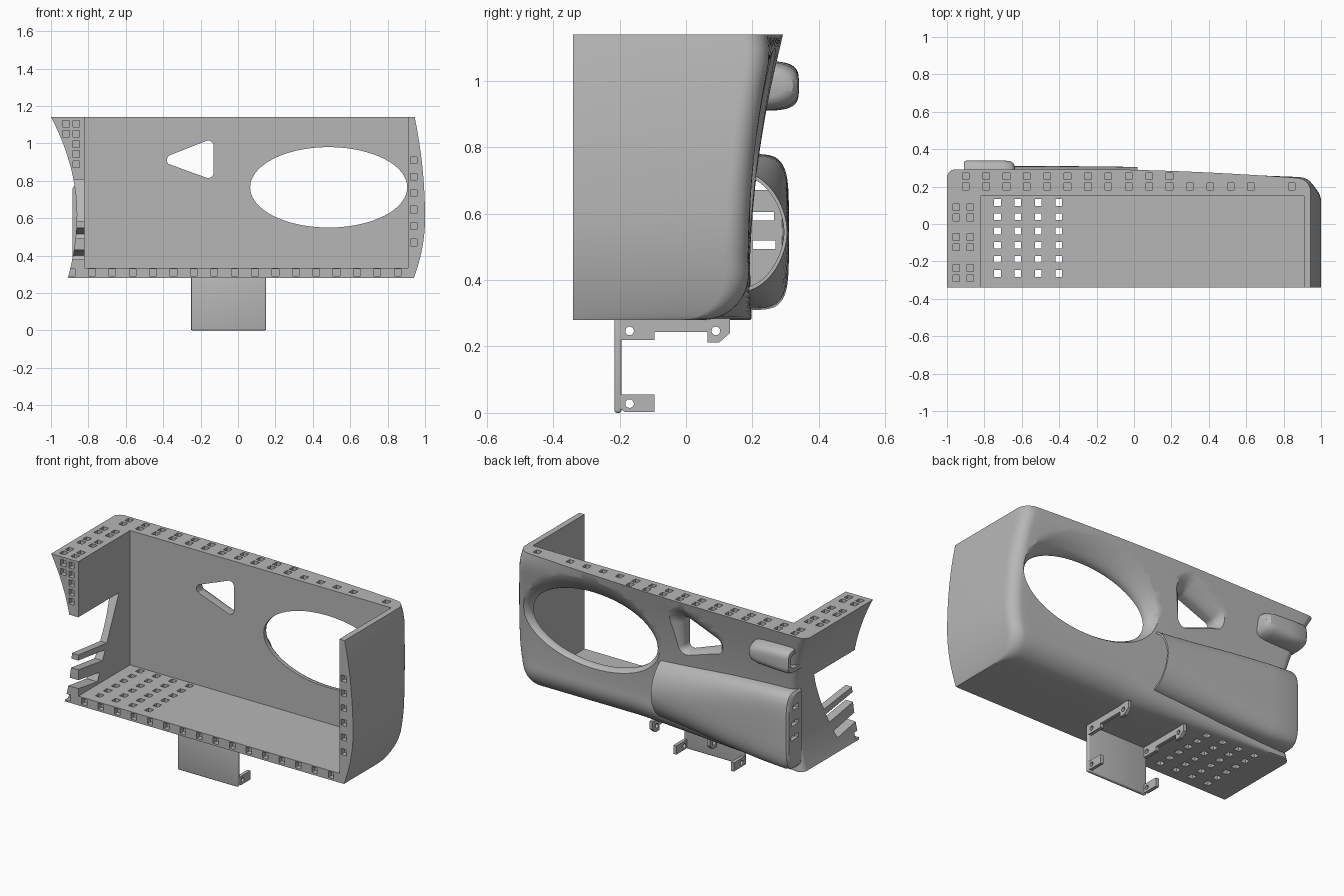
import bpy, bmesh
from math import sin, cos, pi, sqrt, radians

if "Cube" in bpy.data.objects:
    bpy.data.objects.remove(bpy.data.objects["Cube"])

grey = bpy.data.materials.new("plain_grey")
grey.use_nodes = True
grey.diffuse_color = (0.47, 0.47, 0.47, 1)
grey.node_tree.nodes["Principled BSDF"].inputs["Base Color"].default_value = grey.diffuse_color


def finish(bm, name):
    bmesh.ops.recalc_face_normals(bm, faces=bm.faces)
    me = bpy.data.meshes.new(name)
    bm.to_mesh(me)
    bm.free()
    me.materials.append(grey)
    ob = bpy.data.objects.new(name, me)
    bpy.context.collection.objects.link(ob)
    return ob


def add_loft(bm, rings):
    """Skin matching closed rings and cap both ends."""
    vs = [[bm.verts.new(p) for p in r] for r in rings]
    n = len(vs[0])
    for a, b in zip(vs, vs[1:]):
        for i in range(n):
            j = (i + 1) % n
            bm.faces.new((a[i], a[j], b[j], b[i]))
    bm.faces.new(vs[0])
    bm.faces.new(vs[-1])


def loft(name, rings):
    bm = bmesh.new()
    add_loft(bm, rings)
    return finish(bm, name)


def prism_x(name, outlines, x0, x1):
    """Extrude (y, z) outlines along x."""
    bm = bmesh.new()
    for o in outlines:
        add_loft(bm, [[(x, y, z) for y, z in o] for x in (x0, x1)])
    return finish(bm, name)


def boxes(name, items):
    """Boxes given as (centre, size) pairs."""
    bm = bmesh.new()
    for (cx, cy, cz), (sx, sy, sz) in items:
        add_loft(bm, [[(cx + a * sx / 2, cy + b * sy / 2, cz + k * sz / 2)
                       for a, b in ((-1, -1), (1, -1), (1, 1), (-1, 1))] for k in (-1, 1)])
    return finish(bm, name)


def activate(ob):
    bpy.ops.object.select_all(action='DESELECT')
    ob.select_set(True)
    bpy.context.view_layer.objects.active = ob


def cut(ob, cutter):
    activate(ob)
    m = ob.modifiers.new("cut", 'BOOLEAN')
    m.operation, m.solver, m.object = 'DIFFERENCE', 'EXACT', cutter
    bpy.ops.object.modifier_apply(modifier=m.name)
    bpy.data.objects.remove(cutter)


def smooth(ob):
    activate(ob)
    bpy.ops.object.shade_smooth_by_angle(angle=radians(32))


# Shell: curved outer form
BOTTOM, TOP, FRONT, FLOOR = 0.28, 1.14, -0.34, 0.335
clamp = lambda v: max(0.0, min(1.0, v))


def right_x(z):
    return -0.862 - (0.138 * ((z - 0.62) / 0.52) ** 2 if z > 0.62 else 0.048 * ((0.62 - z) / 0.34) ** 2)


def left_x(z):
    return 1 - (0.055 * ((z - 0.6) / 0.54) ** 2 if z > 0.6 else 0.06 * ((0.6 - z) / 0.32) ** 2)


def back_y(x, z):
    y = 0.188 + (0.08 * ((z - 0.45) / 0.69) ** 2 if z > 0.45 else 0.01 * (0.45 - z) / 0.17)
    y += 0.024 * (1 - clamp(x + 0.1)) * clamp((z - 0.3) / 0.8)
    y -= 0.03 * clamp(x) ** 2 * clamp((z - 1.04) / 0.1) ** 2
    r, t = 0.15 * clamp((x + 0.9) / 1.1), z - BOTTOM
    return y - (r - sqrt(r * r - (r - t) ** 2) if t < r else 0)


def shell_ring(z):
    xl, xr, rl, rr = right_x(z), left_x(z), 0.045, 0.07
    ring = [(xl, FRONT, z)]
    for i in range(8):
        a = i / 8 * pi / 2
        x = xl + rl * (1 - cos(a))
        ring.append((x, back_y(x, z) - rl * (1 - sin(a)), z))
    for i in range(41):
        x = xl + rl + (xr - rr - xl - rl) * i / 40
        ring.append((x, back_y(x, z), z))
    for i in range(1, 9):
        a = i / 8 * pi / 2
        x = xr - rr * (1 - sin(a))
        ring.append((x, back_y(x, z) - rr * (1 - cos(a)), z))
    return ring + [(xr, FRONT, z)]


shell = loft("shell", [shell_ring(BOTTOM + (TOP - BOTTOM) * (i / 32) ** 1.6) for i in range(33)])
cut(shell, boxes("cavity_cutter", [((0.045, -0.225, 0.9), (1.73, 0.75, 2 * (0.9 - FLOOR)))]))

# Oval and triangular openings, flared towards the back
FLARE = ((0, 0), (0.168, 0), (0.185, 0.008), (0.205, 0.026), (0.225, 0.055), (0.3, 0.17))


def oval(y, g):
    return [(0.485 + (0.42 + g) * cos(i * pi / 36), y, 0.765 + (0.215 + g) * sin(i * pi / 36))
            for i in range(72)]


def triangle(y, g):
    pts = []
    for x, z, start in ((-0.16, 0.985, 0), (-0.35, 0.91, 110), (-0.16, 0.845, 250)):
        for i in range(9):
            a = radians(start + 110 * i / 8)
            pts.append((x + (0.03 + g) * cos(a), y, z + (0.03 + g) * sin(a)))
    return pts


cut(shell, loft("oval_cutter", [oval(y, g) for y, g in FLARE]))
cut(shell, loft("triangle_cutter", [triangle(y + 0.025, g * 0.8) for y, g in FLARE]))


# Side vent: gaps that leave slanted fins
def gap(front_low, front_high, back_low, back_high):
    edge = lambda z: 0.045 - 0.45 * (0.807 - z)
    return [(-0.5, front_low), (edge(back_low), back_low), (edge(back_high), back_high), (-0.5, front_high)]


cut(shell, prism_x("vent_cutter", [gap(0.6, 0.807, 0.55, 0.807), gap(0.515, 0.57, 0.46, 0.515),
                                  gap(0.405, 0.455, 0.352, 0.4)], -1.2, -0.815))

# Square sockets on the rims and through the floor
S, STEP = 0.036, 0.109
sockets = [((-0.89 + STEP * i, FRONT, 0.31), (S, 0.06, S)) for i in range(17)]
sockets += [((0.94, FRONT, 0.47 + 0.088 * i), (S, 0.06, S)) for i in range(6)]
sockets += [((-0.865, FRONT, 1.105 - 0.054 * i), (S, 0.06, S)) for i in range(5)]
sockets += [((-0.92, FRONT, 1.105 - 0.054 * i), (S, 0.06, S)) for i in range(2)]
sockets += [((-0.9 + STEP * i, 0.255, TOP), (S, S, 0.07)) for i in range(11)]
sockets += [((-0.9 + STEP * i, 0.2, TOP), (S, S, 0.07)) for i in list(range(15)) + [16]]
sockets += [((x, y + d, TOP), (S, S, 0.07)) for x in (-0.95, -0.875)
            for y in (0.09, -0.07, -0.235) for d in (0, -0.055)]
sockets += [((-0.73 + STEP * i, 0.115 - 0.076 * j, 0.31), (S, S, 0.2)) for i in range(4) for j in range(6)]
cut(shell, boxes("socket_cutter", sockets))
smooth(shell)


# Back housings: half superellipse sections lofted along x
def section(x, y0, zc, depth, half, p):
    ring = []
    for i in range(33):
        a = -pi / 2 + pi * i / 32
        s, c = sin(a), max(0.0, cos(a))
        ring.append((x, y0 + depth * c ** p, zc + half * (1 if s > 0 else -1) * abs(s) ** p))
    return ring


def housing(name, y0, zc, stations):
    return loft(name, [section(x, y0, zc, d, h, p) for x, d, h, p in stations])


scoop = housing("air_scoop", 0.17, 0.545, [
    (0.02, 0.135, 0.18, 1.1), (-0.2, 0.138, 0.195, 0.9), (-0.45, 0.14, 0.215, 0.66),
    (-0.7, 0.14, 0.23, 0.48), (-0.85, 0.14, 0.235, 0.42), (-0.875, 0.133, 0.228, 0.42),
    (-0.885, 0.12, 0.215, 0.45)])
cut(scoop, housing("scoop_cutter", 0.17, 0.545, [
    (0.1, 0.125, 0.168, 1.1), (0.02, 0.125, 0.168, 1.1), (-0.45, 0.125, 0.195, 0.72),
    (-0.86, 0.12, 0.205, 0.5)]))
cut(scoop, boxes("slot_cutter", [((-0.88, 0.2 + w / 2, z), (0.12, w, 0.026))
                                for z, w in ((0.507, 0.07), (0.592, 0.065), (0.685, 0.053))]))
smooth(scoop)

pod = housing("small_pod", 0.2, 0.985, [
    (-0.635, 0.1, 0.04, 1), (-0.642, 0.122, 0.055, 0.85), (-0.66, 0.136, 0.067, 0.75),
    (-0.7, 0.14, 0.073, 0.65), (-0.8, 0.14, 0.075, 0.55), (-0.895, 0.14, 0.075, 0.5),
    (-0.91, 0.132, 0.068, 0.5)])
cut(pod, housing("pod_cutter", 0.22, 0.985, [(-0.82, 0.09, 0.045, 0.6), (-1, 0.09, 0.045, 0.6)]))
smooth(pod)

# Bracket under the floor: plate with two pairs of drilled side tabs
plate = boxes("bracket_plate", [((-0.05, -0.205, 0.143), (0.4, 0.022, 0.286))])
activate(plate)
bev = plate.modifiers.new("round", 'BEVEL')
bev.width, bev.segments = 0.008, 3
bpy.ops.object.modifier_apply(modifier="round")
smooth(plate)

upper_tab = [(-0.2, 0.22), (-0.095, 0.22), (-0.095, 0.243), (0.065, 0.243), (0.065, 0.212),
             (0.1, 0.212), (0.132, 0.24), (0.132, 0.285), (-0.2, 0.285)]
lower_tab = [(-0.2, 0.015), (-0.185, 0.003), (-0.095, 0.003), (-0.095, 0.055), (-0.2, 0.055)]
holes = [[(y + 0.013 * cos(i * pi / 8), z + 0.013 * sin(i * pi / 8)) for i in range(16)]
         for y, z in ((-0.17, 0.247), (0.09, 0.247), (-0.17, 0.028))]
for side, x in (("right", -0.25), ("left", 0.13)):
    tabs = prism_x("bracket_tabs_" + side, [upper_tab, lower_tab], x, x + 0.02)
    cut(tabs, prism_x("hole_cutter", holes, x - 0.1, x + 0.1))
    smooth(tabs)
